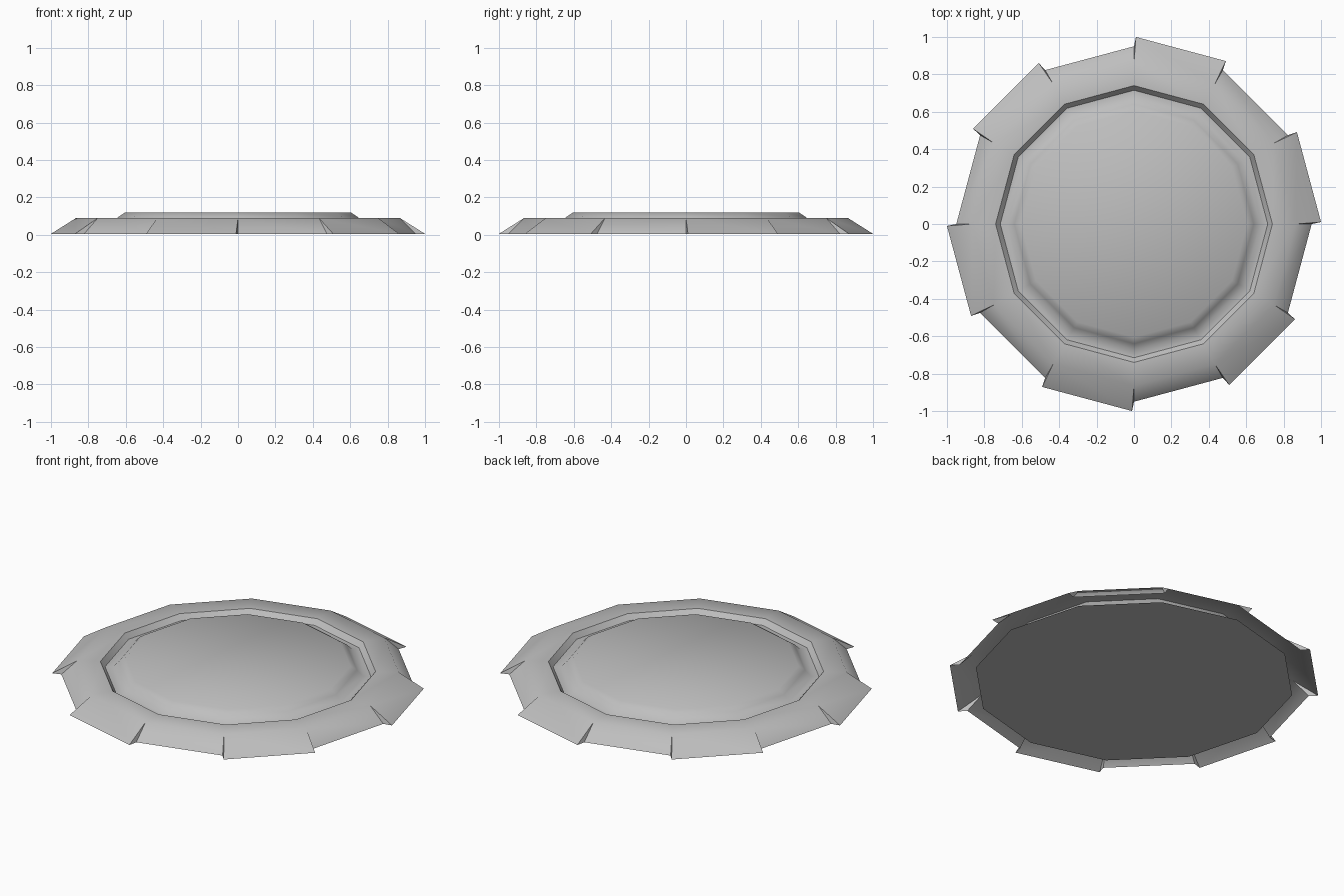
import bpy, bmesh, math

if "Cube" in bpy.data.objects:
    bpy.data.objects.remove(bpy.data.objects["Cube"])

SIDES = 12
grey = bpy.data.materials.new("light_grey")
grey.diffuse_color = (0.52, 0.52, 0.52, 1)
grey.use_nodes = True
grey.node_tree.nodes["Principled BSDF"].inputs["Base Color"].default_value = grey.diffuse_color


def ring(bm, r, z):
    """Twelve-sided loop of vertices."""
    return [bm.verts.new((r * math.cos(math.tau * i / SIDES),
                          r * math.sin(math.tau * i / SIDES), z)) for i in range(SIDES)]


def bridge(bm, a, b):
    for i in range(SIDES):
        j = (i + 1) % SIDES
        bm.faces.new((a[i], b[i], b[j], a[j]))


def finish(bm, name, angle):
    me = bpy.data.meshes.new(name)
    bm.to_mesh(me)
    bm.free()
    ob = bpy.data.objects.new(name, me)
    bpy.context.collection.objects.link(ob)
    me.materials.append(grey)
    bpy.ops.object.select_all(action='DESELECT')
    ob.select_set(True)
    bpy.context.view_layer.objects.active = ob
    bpy.ops.object.shade_smooth_by_angle(angle=math.radians(angle))


# Domed centre, groove and flat rim, from the middle outwards
bm = bmesh.new()
loops = [ring(bm, r, z) for r, z in
         ((0.605, 0.118), (0.64, 0.095), (0.675, 0.06), (0.715, 0.06), (0.74, 0.09), (0.865, 0.09))]
bm.faces.new(loops[0])
for a, b in zip(loops, loops[1:]):
    bridge(bm, a, b)

# Crimped skirt: alternate long and short flaps joined by folded gussets
rim = loops[-1]
flaps = []
for i in range(SIDES):
    r, inset = (1.0, 0.6) if i % 2 == 0 else (0.95, 0.0)
    ends = []
    for deg in (30 * i + inset, 30 * (i + 1) - inset):
        a = math.radians(deg)
        ends.append(bm.verts.new((r * math.cos(a), r * math.sin(a), 0.005)))
    bm.faces.new((rim[i], ends[0], ends[1], rim[(i + 1) % SIDES]))
    flaps.append(ends)
for i in range(SIDES):
    bm.faces.new((rim[i], flaps[i - 1][1], flaps[i][0]))
finish(bm, "cap_top", 50)

# Flat underside plate
bm = bmesh.new()
bottom = ring(bm, 0.86, 0.0)
bm.faces.new(bottom[::-1])
finish(bm, "base_plate", 30)
